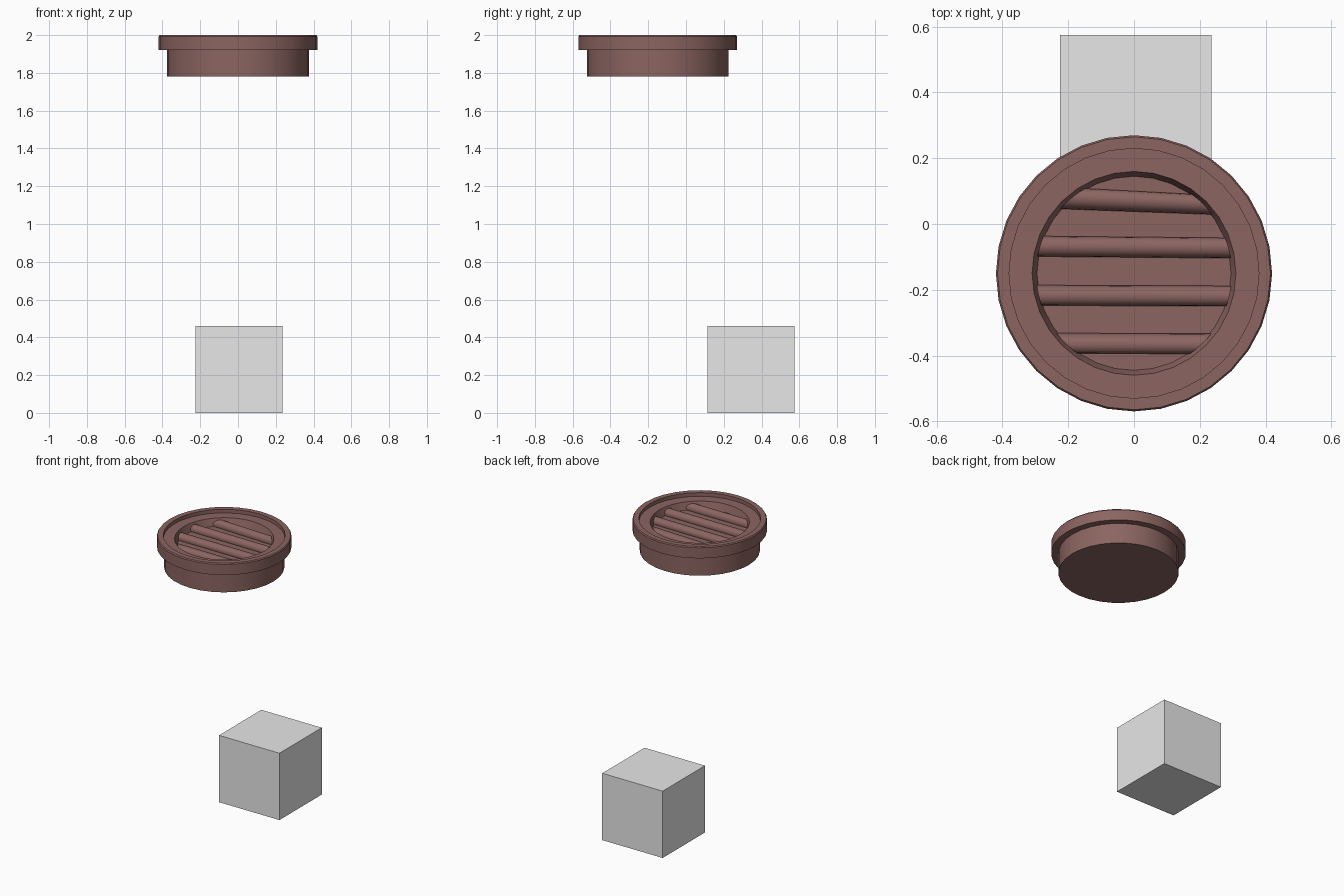
import bpy, bmesh, math

if "Cube" in bpy.data.objects:
    bpy.data.objects.remove(bpy.data.objects["Cube"])

def material(name, colour):
    m = bpy.data.materials.new(name)
    m.diffuse_color = (*colour, 1)
    m.use_nodes = True
    m.node_tree.nodes["Principled BSDF"].inputs["Base Color"].default_value = m.diffuse_color
    return m

brown = material("dull_brown", (0.26, 0.13, 0.12))
grey = material("light_grey", (0.8, 0.8, 0.8))
CY = -0.15      # drain centre in y
SIDES = 32

def finish(name, bm, mat, smooth=True):
    bmesh.ops.recalc_face_normals(bm, faces=bm.faces[:])
    me = bpy.data.meshes.new(name)
    bm.to_mesh(me)
    bm.free()
    ob = bpy.data.objects.new(name, me)
    bpy.context.collection.objects.link(ob)
    me.materials.append(mat)
    if smooth:
        bpy.ops.object.select_all(action='DESELECT')
        bpy.context.view_layer.objects.active = ob
        ob.select_set(True)
        bpy.ops.object.shade_smooth_by_angle(angle=math.radians(30))
    return ob

# Drain body: turned profile with flange, raised rim, stepped ring and sunken floor
profile = [(0.375, 1.78), (0.375, 1.92), (0.42, 1.92), (0.42, 1.993), (0.415, 2.0),
           (0.38, 2.0), (0.38, 1.975), (0.31, 1.975), (0.295, 1.925)]
bm = bmesh.new()
rings = []
for r, z in profile:
    rings.append([bm.verts.new((r * math.cos(2 * math.pi * i / SIDES),
                                CY + r * math.sin(2 * math.pi * i / SIDES), z))
                  for i in range(SIDES)])
for a, b in zip(rings, rings[1:]):
    for i in range(SIDES):
        j = (i + 1) % SIDES
        bm.faces.new((a[i], a[j], b[j], b[i]))
bm.faces.new(rings[0])
bm.faces.new(rings[-1])
finish("drain_body", bm, brown)

# Grate bars: round rods lying across the opening, the rear one slightly askew
def bar(name, y0, y1):
    n, rad, z = 16, 0.031, 1.934
    bm = bmesh.new()
    ends = []
    for side, y in ((-1, y0), (1, y1)):
        ring = []
        for k in range(n):
            a = 2 * math.pi * k / n
            yy = y + rad * math.cos(a)
            x = side * math.sqrt(0.298 ** 2 - (yy - CY) ** 2)   # end follows the round wall
            ring.append(bm.verts.new((x, yy, z + rad * math.sin(a))))
        ends.append(ring)
    for k in range(n):
        j = (k + 1) % n
        bm.faces.new((ends[0][k], ends[0][j], ends[1][j], ends[1][k]))
    for ring in ends:
        bm.faces.new(ring)
    finish(name, bm, brown)

for i, (y0, y1) in enumerate([(0.077, 0.060), (-0.068, -0.073),
                              (-0.217, -0.219), (-0.363, -0.364)]):
    bar(f"grate_bar_{i + 1}", y0, y1)

# Plain block on the ground
bm = bmesh.new()
bmesh.ops.create_cube(bm, size=0.46)
bmesh.ops.translate(bm, verts=bm.verts[:], vec=(0.005, 0.345, 0.23))
finish("block", bm, grey, smooth=False)
